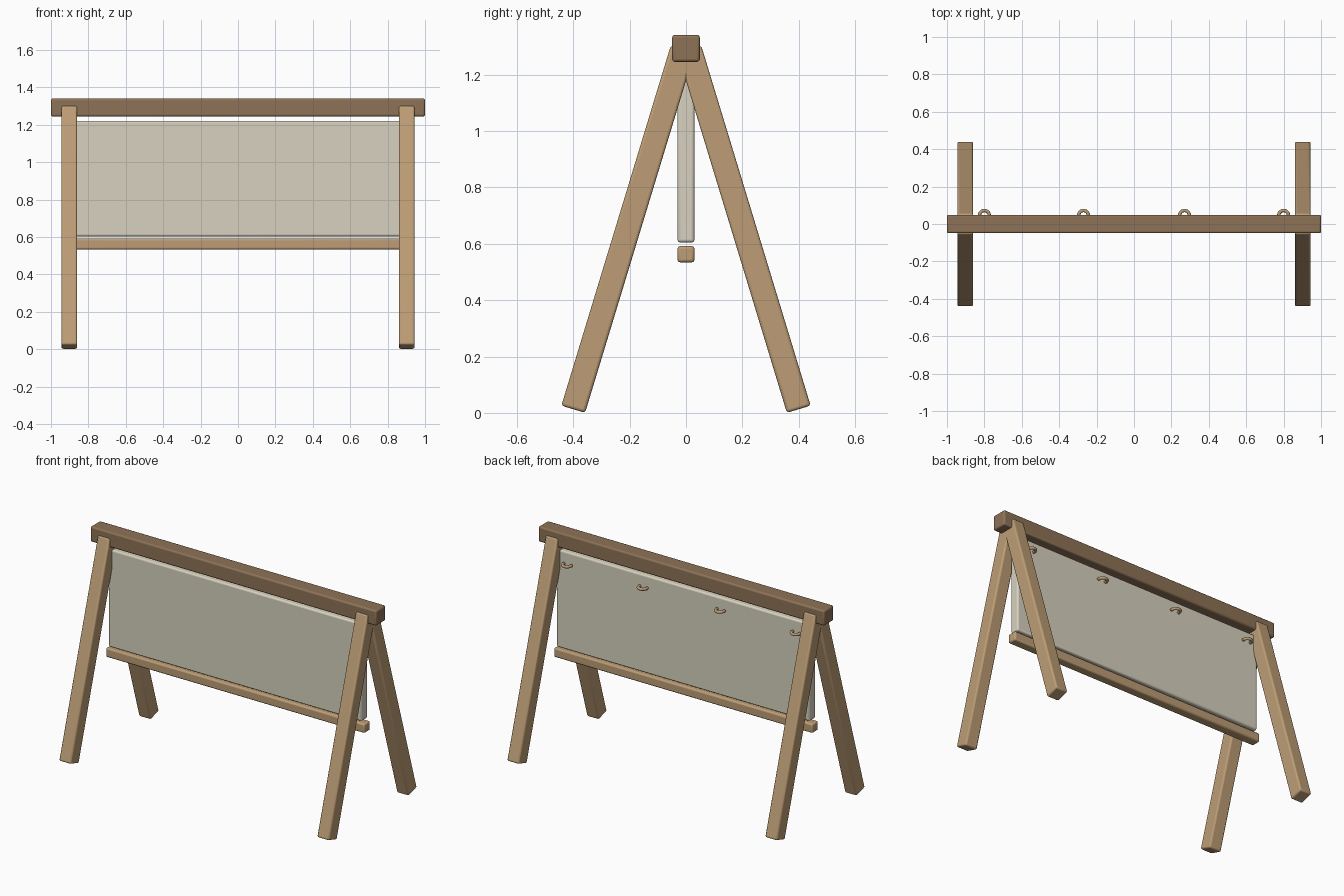
import bpy, math
from mathutils import Vector

cube = bpy.data.objects.get("Cube")
if cube:
    bpy.data.objects.remove(cube, do_unlink=True)


def material(name, rgb):
    m = bpy.data.materials.new(name)
    m.use_nodes = True
    m.diffuse_color = (*rgb, 1)
    m.node_tree.nodes["Principled BSDF"].inputs["Base Color"].default_value = (*rgb, 1)
    return m


light_wood = material("light wood", (0.51, 0.34, 0.18))
dark_wood = material("dark wood", (0.27, 0.17, 0.095))
cream = material("cream panel", (0.68, 0.64, 0.52))


def block(name, center, size, mat, tilt=0.0, bevel=0.01):
    """Rounded box, optionally leaning about the x axis."""
    bpy.ops.mesh.primitive_cube_add(size=1, location=center)
    ob = bpy.context.object
    ob.name = name
    ob.scale = size
    bpy.ops.object.transform_apply(location=False, rotation=False, scale=True)
    ob.rotation_euler.x = tilt
    ob.data.materials.append(mat)
    mod = ob.modifiers.new("rounded edges", "BEVEL")
    mod.width = bevel
    mod.segments = 3
    bpy.ops.object.shade_smooth_by_angle(angle=math.radians(35))
    return ob


# Top beam, hanging panel and lower rail
block("top_beam", (0, 0, 1.293), (2.0, 0.098, 0.096), dark_wood)
block("panel", (0, 0, 0.913), (1.77, 0.06, 0.617), cream)
block("lower_rail", (0, 0, 0.563), (1.81, 0.06, 0.058), light_wood)

# Four splayed legs
LEAN = math.radians(16.9)
LENGTH, DEPTH = 1.335, 0.088
for side, sx in (("left", 1), ("right", -1)):
    for end, sy in (("front", -1), ("back", 1)):
        foot = Vector((sx * 0.902, sy * 0.4, 0.013))
        up = Vector((0, -sy * math.sin(LEAN), math.cos(LEAN)))
        block(f"{end}_{side}_leg", foot + up * LENGTH / 2,
              (0.084, DEPTH, LENGTH), light_wood, tilt=sy * LEAN)

# Half-ring hooks along the back of the panel
for i, x in enumerate((-0.8, -0.27, 0.27, 0.8)):
    curve = bpy.data.curves.new("hook", "CURVE")
    curve.dimensions = "3D"
    curve.bevel_depth = 0.009
    curve.bevel_resolution = 3
    curve.use_fill_caps = True
    spline = curve.splines.new("POLY")
    steps = 16
    spline.points.add(steps + 2)
    path = [(0.026, -0.008)]
    path += [(0.026 * math.cos(math.pi * k / steps), 0.026 * math.sin(math.pi * k / steps))
             for k in range(steps + 1)]
    path.append((-0.026, -0.008))
    for point, (px, py) in zip(spline.points, path):
        point.co = (px, py, 0, 1)
    hook = bpy.data.objects.new(f"hook_{i + 1}", curve)
    hook.location = (x, 0.046, 1.15)
    curve.materials.append(light_wood)
    bpy.context.collection.objects.link(hook)
